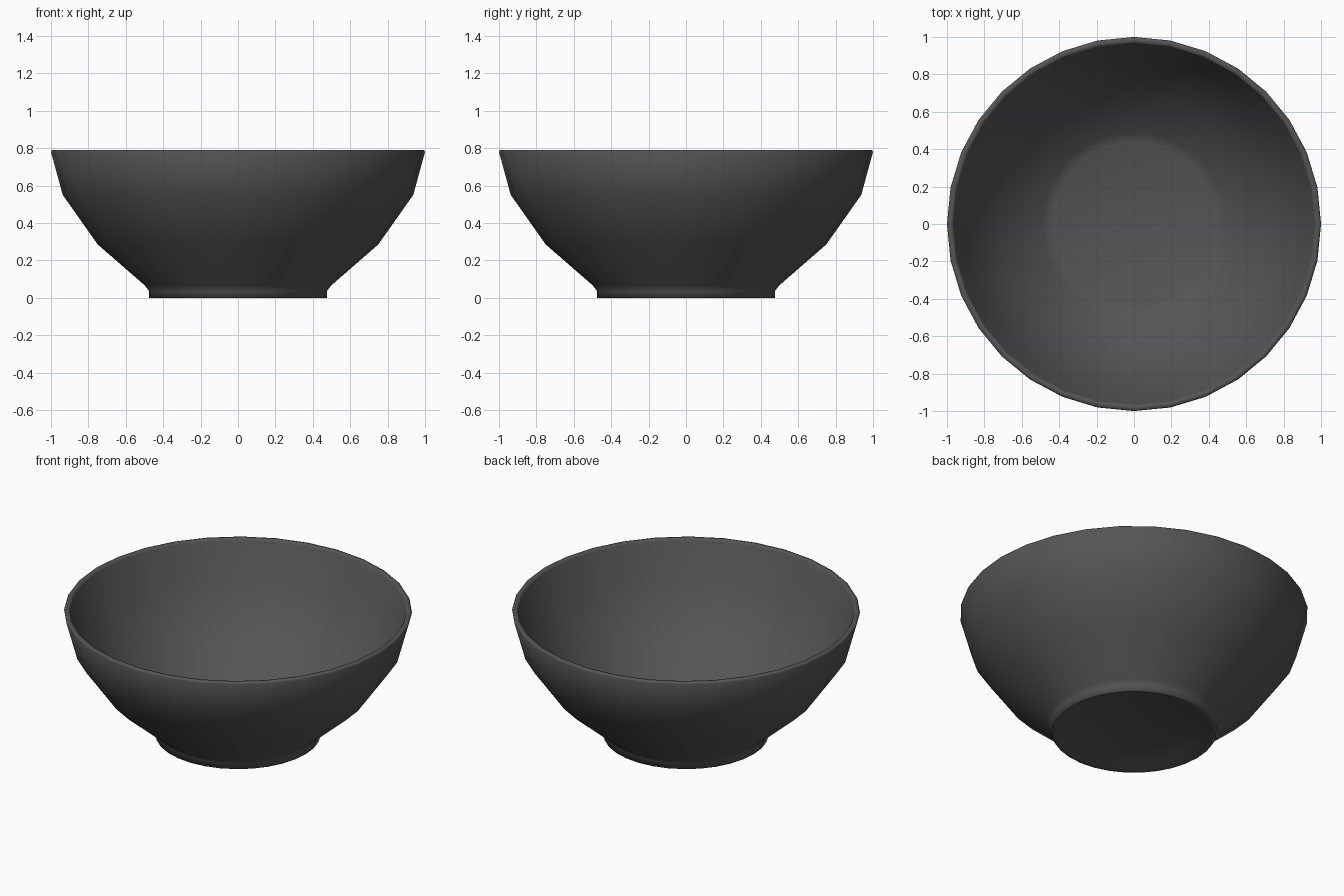
import bpy, bmesh, math

if "Cube" in bpy.data.objects:
    bpy.data.objects.remove(bpy.data.objects["Cube"])

SIDES = 32

# Closed half-section (radius, height): underside, foot, outer wall, rim, inside
profile = [
    (0.0, 0.03), (0.40, 0.025), (0.455, 0.0),
    (0.475, 0.0), (0.475, 0.035), (0.497, 0.065),
    (0.75, 0.285), (0.937, 0.55), (1.0, 0.78),
    (0.995, 0.79), (0.972, 0.79), (0.966, 0.78),
    (0.905, 0.56), (0.725, 0.31), (0.49, 0.095), (0.44, 0.075), (0.0, 0.075),
]

# Bowl: revolve the section around z
bm = bmesh.new()
verts = [bm.verts.new((r, 0, z)) for r, z in profile]
edges = [bm.edges.new(pair) for pair in zip(verts, verts[1:])]
bmesh.ops.spin(bm, geom=verts + edges, cent=(0, 0, 0), axis=(0, 0, 1),
               angle=math.tau, steps=SIDES, use_merge=False)
bmesh.ops.remove_doubles(bm, verts=bm.verts, dist=0.0005)
bmesh.ops.recalc_face_normals(bm, faces=bm.faces)

mesh = bpy.data.meshes.new("bowl")
bm.to_mesh(mesh)
bm.free()
bowl = bpy.data.objects.new("bowl", mesh)
bpy.context.collection.objects.link(bowl)

# Smooth glaze
for face in mesh.polygons:
    face.use_smooth = True

# Dark grey glaze
glaze = bpy.data.materials.new("dark_glaze")
glaze.diffuse_color = (0.09, 0.09, 0.09, 1)
glaze.use_nodes = True
glaze.node_tree.nodes["Principled BSDF"].inputs["Base Color"].default_value = glaze.diffuse_color
mesh.materials.append(glaze)
